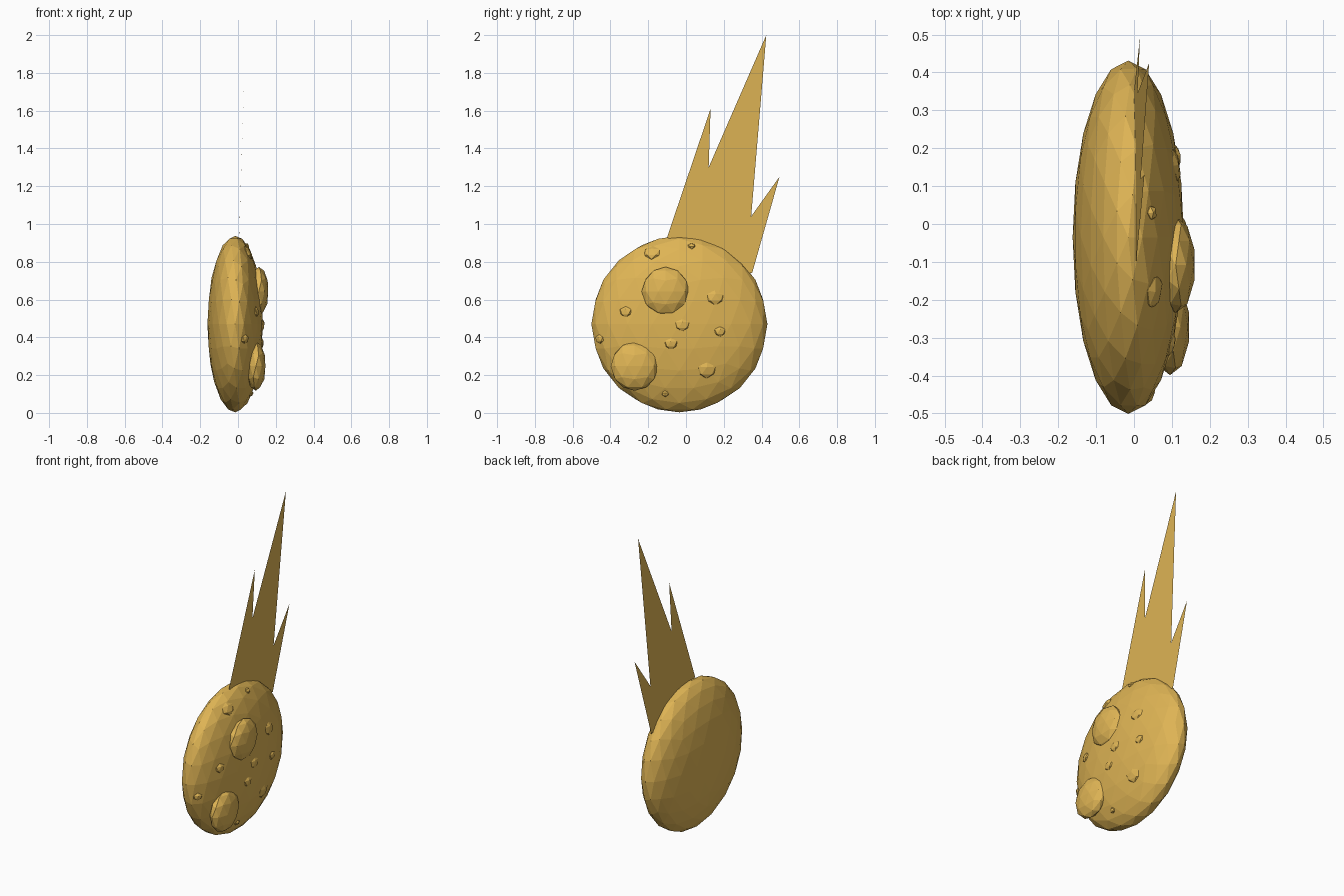
import bpy
from mathutils import Vector

if "Cube" in bpy.data.objects:
    bpy.data.objects.remove(bpy.data.objects["Cube"])

gold = bpy.data.materials.new("gold")
gold.diffuse_color = (0.74, 0.46, 0.09, 1)
gold.use_nodes = True
gold.node_tree.nodes["Principled BSDF"].inputs["Base Color"].default_value = gold.diffuse_color

CENTRE = Vector((-0.015, -0.035, 0.47))
RADII = Vector((0.147, 0.466, 0.467))


def blob(name, centre, radii, subdiv, normal=None):
    """Low-poly ellipsoid fitted exactly to its radii; local x may follow a normal."""
    bpy.ops.mesh.primitive_ico_sphere_add(subdivisions=subdiv, radius=1)
    ob = bpy.context.object
    ob.name = name
    for axis in range(3):
        reach = max(abs(v.co[axis]) for v in ob.data.vertices)
        for v in ob.data.vertices:
            v.co[axis] *= radii[axis] / reach
    ob.location = centre
    if normal:
        ob.rotation_euler = normal.to_track_quat('X', 'Z').to_euler()
    ob.data.materials.append(gold)
    return ob


def surface(y, z):
    """Point and normal on the +x side of the rock."""
    a, b = (y - CENTRE.y) / RADII.y, (z - CENTRE.z) / RADII.z
    c = max(0.02, 1 - a * a - b * b) ** 0.5
    point = Vector((CENTRE.x + RADII.x * c, y, z))
    return point, Vector((c / RADII.x, a / RADII.y, b / RADII.z)).normalized()


# Flattened rock
blob("rock_body", CENTRE, RADII, 3)

# Two large lumps on the +x face
blob("large_lump_upper", (0.11, -0.108, 0.643), (0.05, 0.127, 0.13), 2)
blob("large_lump_lower", (0.095, -0.272, 0.247), (0.05, 0.127, 0.13), 2)

# Small chips lying on the +x face: y, z, radius
chips = [(-0.18, 0.85, 0.04), (0.03, 0.885, 0.018), (0.155, 0.61, 0.042),
         (-0.32, 0.535, 0.03), (-0.46, 0.39, 0.025), (0.18, 0.43, 0.028),
         (0.11, 0.225, 0.045), (-0.11, 0.10, 0.018), (-0.02, 0.465, 0.035),
         (-0.08, 0.365, 0.032)]
for i, (y, z, r) in enumerate(chips):
    point, normal = surface(y, z)
    blob(f"chip_{i + 1}", point - normal * 0.004, (0.012, r, r), 1, normal)

# Thin jagged flame sheet, one face per tongue, leaning slightly to +x
profile = [(-0.10, 0.93), (0.13, 1.61), (0.12, 1.30), (0.425, 2.0),
           (0.345, 1.04), (0.495, 1.25), (0.35, 0.74), (0.10, 0.80), (0.25, 0.74)]
verts = [(max(0, 0.04 * (z - 0.75) / 1.25), y, z) for y, z in profile]
mesh = bpy.data.meshes.new("flame_tail")
mesh.from_pydata(verts, [], [(0, 7, 2, 1), (7, 8, 4, 3, 2), (8, 6, 5, 4)])
mesh.materials.append(gold)
tail = bpy.data.objects.new("flame_tail", mesh)
bpy.context.collection.objects.link(tail)
